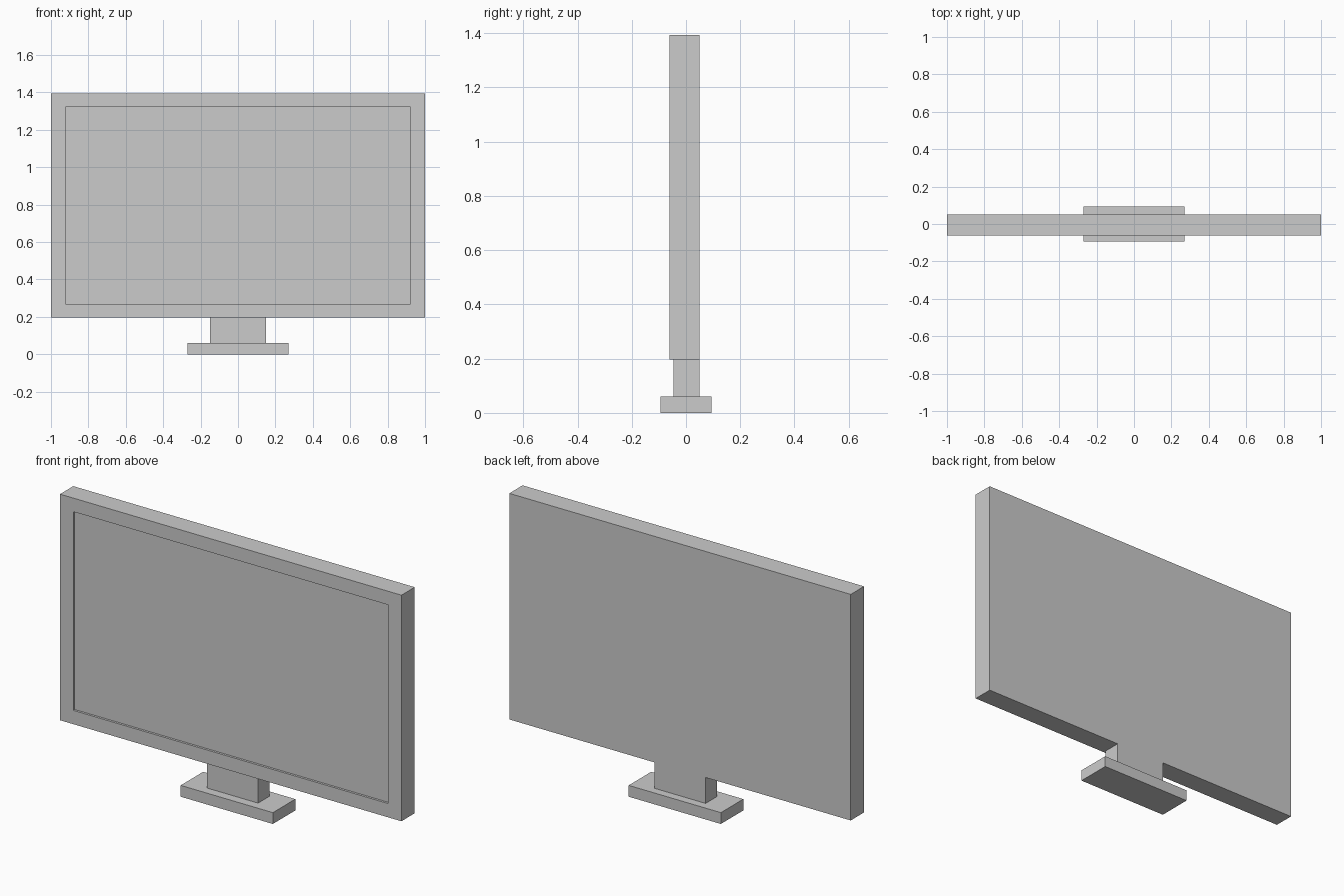
import bpy, bmesh
from mathutils import Vector

if "Cube" in bpy.data.objects:
    bpy.data.objects.remove(bpy.data.objects["Cube"])


def box(name, lo, hi):
    """Axis-aligned box spanning two opposite corners."""
    lo, hi = Vector(lo), Vector(hi)
    bm = bmesh.new()
    bmesh.ops.create_cube(bm, size=1)
    for v in bm.verts:
        v.co = (lo + hi) / 2 + v.co * (hi - lo)
    mesh = bpy.data.meshes.new(name)
    bm.to_mesh(mesh)
    bm.free()
    obj = bpy.data.objects.new(name, mesh)
    bpy.context.collection.objects.link(obj)
    return obj


# Stand: foot plate and neck flush with the back of the panel
box("stand_foot", (-0.27, -0.094, 0), (0.27, 0.094, 0.06))
box("stand_neck", (-0.15, -0.046, 0.06), (0.15, 0.05, 0.197))

# Display panel with a shallow recessed screen on the front face
front_y, recess = -0.061, 0.012
panel = box("display_panel", (-1, front_y, 0.197), (1, 0.05, 1.394))
bm = bmesh.new()
bm.from_mesh(panel.data)
bm.normal_update()
screen = min(bm.faces, key=lambda f: f.calc_center_median().y)
bmesh.ops.inset_region(bm, faces=[screen], thickness=0.072)
for v in screen.verts:  # screen opening
    v.co.x = 0.922 if v.co.x > 0 else -0.922
    v.co.z = 1.322 if v.co.z > 0.8 else 0.27
bmesh.ops.inset_region(bm, faces=[screen], thickness=0)
for v in screen.verts:  # push the screen back to form the step
    v.co.y = front_y + recess
bm.to_mesh(panel.data)
bm.free()
